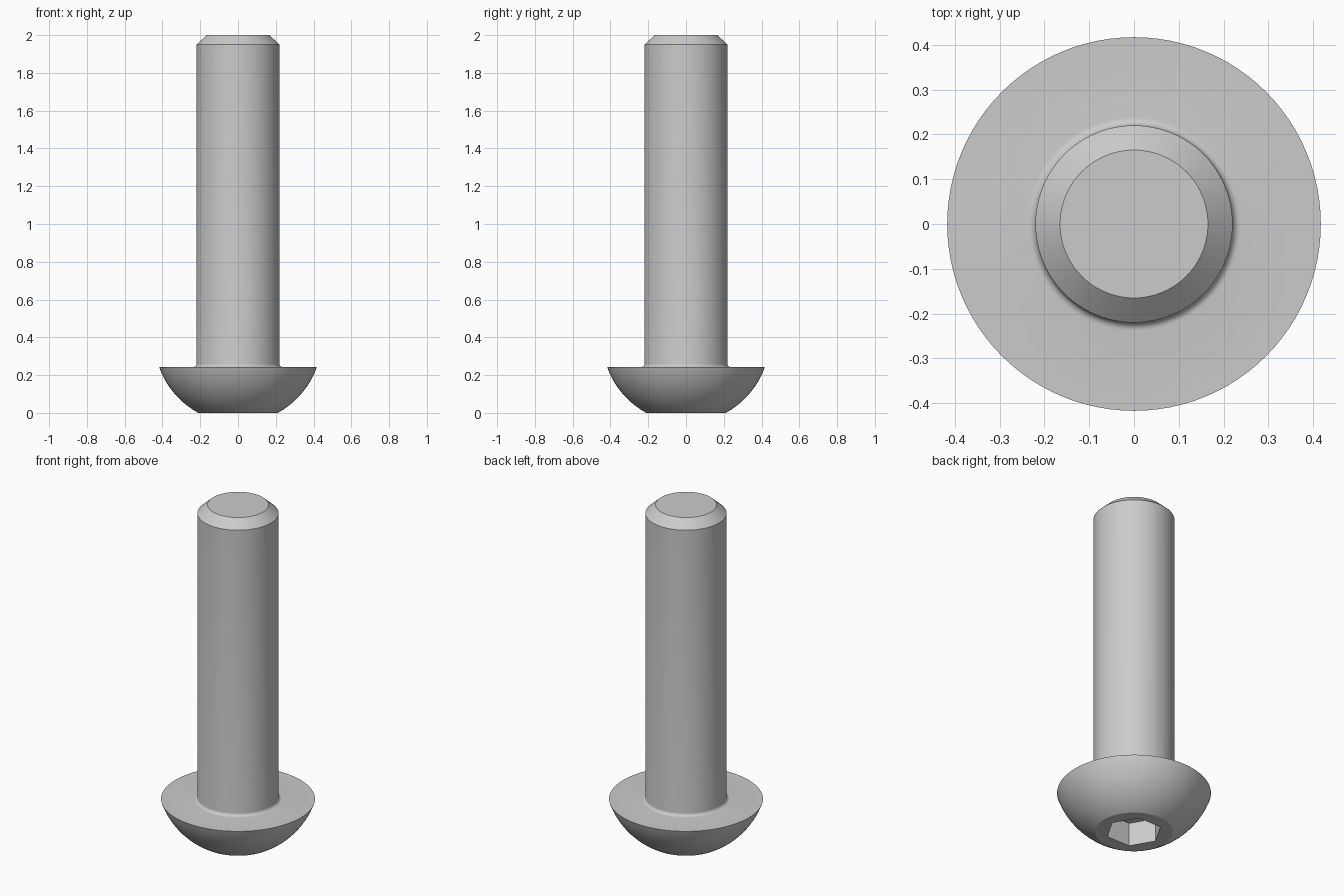
import bpy
import bmesh
import math

cube = bpy.data.objects.get("Cube")
if cube:
    bpy.data.objects.remove(cube, do_unlink=True)

SEGMENTS = 96
HEAD_RADIUS, HEAD_HEIGHT = 0.417, 0.242
FLAT_RADIUS = 0.21
SHANK_RADIUS = 0.22
FILLET = 0.018
SOCKET_APOTHEM, SOCKET_DEPTH = 0.132, 0.14

steel = bpy.data.materials.new("grey steel")
steel.use_nodes = True
colour = (0.6, 0.6, 0.6, 1)
steel.diffuse_color = colour
steel.node_tree.nodes["Principled BSDF"].inputs["Base Color"].default_value = colour


def arc(cx, cz, radius, start, end, steps):
    """Profile points along an arc, angles in radians."""
    angles = [start + (end - start) * i / steps for i in range(steps + 1)]
    return [(cx + radius * math.cos(a), cz + radius * math.sin(a)) for a in angles]


def ring(bm, radius, z, hexagonal=False):
    """Closed loop of vertices, round or six-sided with corners on the x axis."""
    verts = []
    for i in range(SEGMENTS):
        a = math.tau * i / SEGMENTS
        r = radius
        if hexagonal:
            r /= math.cos(a % (math.pi / 3) - math.pi / 6)
        verts.append(bm.verts.new((r * math.cos(a), r * math.sin(a), z)))
    return verts


bm = bmesh.new()

# Hex socket: floor, then walls down to the rim
rings = [ring(bm, SOCKET_APOTHEM, z, True) for z in (SOCKET_DEPTH, 0)]

# Domed head: arc of a sphere centred on the axis
dome_z = (HEAD_RADIUS**2 + HEAD_HEIGHT**2 - FLAT_RADIUS**2) / (2 * HEAD_HEIGHT)
dome_r = math.hypot(FLAT_RADIUS, dome_z)
profile = arc(0, dome_z, dome_r, math.atan2(-dome_z, FLAT_RADIUS),
              math.atan2(HEAD_HEIGHT - dome_z, HEAD_RADIUS), 16)

# Fillet under the head, then the shank with its chamfered tip
profile += arc(SHANK_RADIUS + FILLET, HEAD_HEIGHT + FILLET, FILLET,
               -math.pi / 2, -math.pi, 6)
profile += [(SHANK_RADIUS, 1.95), (0.165, 2)]
rings += [ring(bm, r, z) for r, z in profile]

# Skin the rings and cap both ends
for low, high in zip(rings, rings[1:]):
    for i in range(SEGMENTS):
        j = (i + 1) % SEGMENTS
        bm.faces.new((low[i], low[j], high[j], high[i]))
bm.faces.new(rings[0])
bm.faces.new(rings[-1])
bmesh.ops.recalc_face_normals(bm, faces=bm.faces)

mesh = bpy.data.meshes.new("button_head_screw")
bm.to_mesh(mesh)
bm.free()
mesh.materials.append(steel)
screw = bpy.data.objects.new("button_head_screw", mesh)
bpy.context.collection.objects.link(screw)

bpy.ops.object.select_all(action='DESELECT')
screw.select_set(True)
bpy.context.view_layer.objects.active = screw
bpy.ops.object.shade_smooth_by_angle(angle=math.radians(25))
